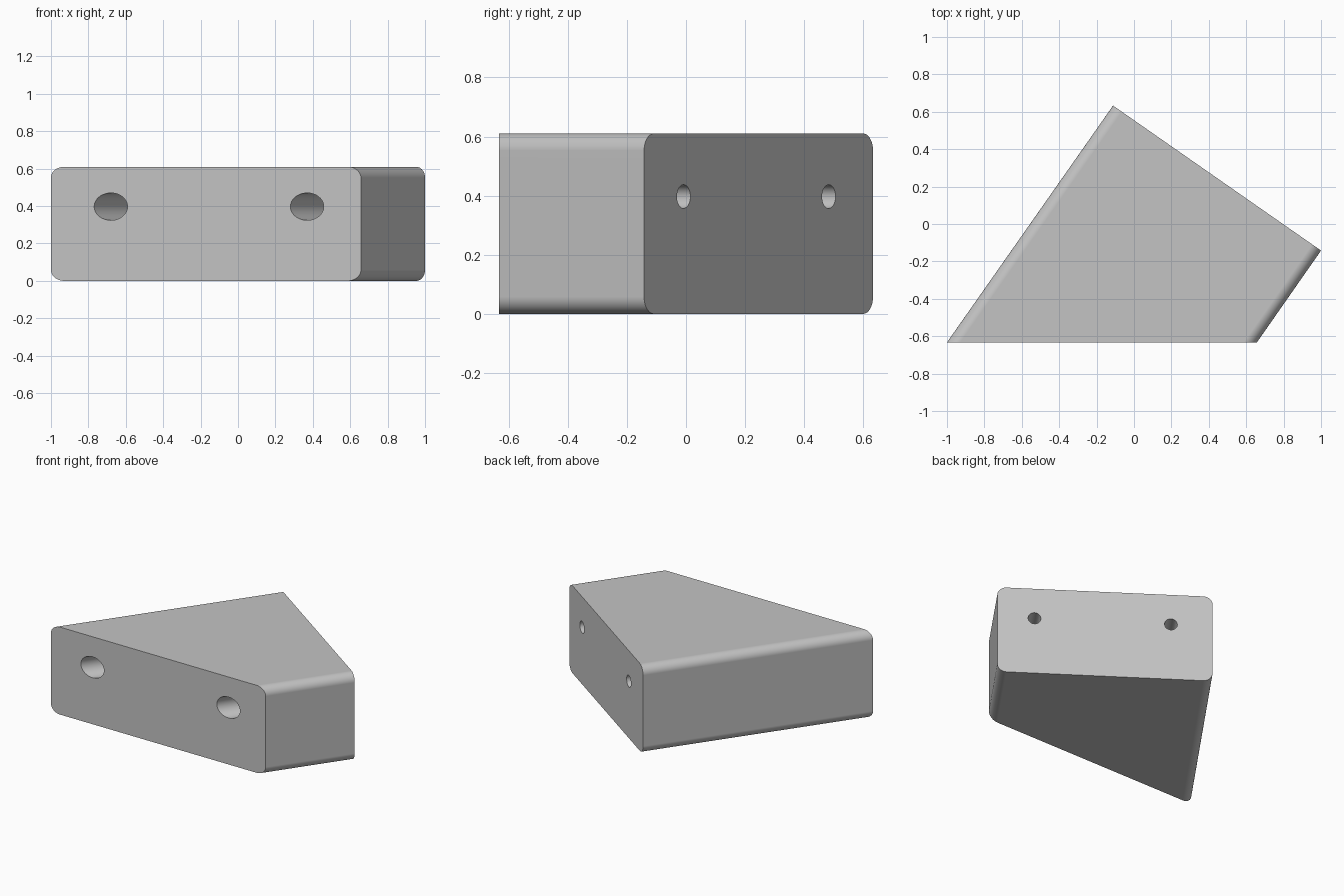
import bpy, bmesh, math
from mathutils import Vector

cube = bpy.data.objects.get("Cube")
if cube:
    bpy.data.objects.remove(cube, do_unlink=True)

# Main dimensions
HEIGHT, RADIUS, STEPS = 0.61, 0.058, 12
FRONT_LEFT, FRONT_RIGHT = Vector((-1, -0.633, 0)), Vector((0.657, -0.633, 0))
BACK_LEFT, BACK_RIGHT = Vector((-0.112, 0.633, 0)), Vector((1, -0.142, 0))
WIDTH = (BACK_RIGHT - BACK_LEFT).length
AXIS = (BACK_LEFT - FRONT_LEFT).normalized()
HOLE_Z = 0.397

grey = bpy.data.materials.new("light_grey")
grey.use_nodes = True
grey.diffuse_color = (0.55, 0.55, 0.55, 1)
grey.node_tree.nodes["Principled BSDF"].inputs["Base Color"].default_value = grey.diffuse_color


def rounded_profile():
    """Rounded rectangle as (fraction across, height) pairs."""
    corners = ((WIDTH - RADIUS, HEIGHT - RADIUS), (RADIUS, HEIGHT - RADIUS),
               (RADIUS, RADIUS), (WIDTH - RADIUS, RADIUS))
    points = []
    for quarter, (u, z) in enumerate(corners):
        for i in range(STEPS + 1):
            a = math.pi / 2 * (quarter + i / STEPS)
            points.append(((u + RADIUS * math.cos(a)) / WIDTH, z + RADIUS * math.sin(a)))
    return points


def cylinder(name, start, end, radius):
    bpy.ops.mesh.primitive_cylinder_add(vertices=48, radius=radius, depth=(end - start).length,
                                        location=(start + end) / 2)
    obj = bpy.context.object
    obj.name = name
    obj.rotation_mode = 'QUATERNION'
    obj.rotation_quaternion = AXIS.to_track_quat('Z', 'Y')
    obj.hide_render = True
    obj.data.materials.append(grey)
    return obj


# Block: rounded bar with a square back end and a slanted front end
bm = bmesh.new()
profile = rounded_profile()
front = [bm.verts.new(FRONT_LEFT.lerp(FRONT_RIGHT, t) + Vector((0, 0, z))) for t, z in profile]
back = [bm.verts.new(BACK_LEFT.lerp(BACK_RIGHT, t) + Vector((0, 0, z))) for t, z in profile]
bm.faces.new(front)
bm.faces.new(back)
for i in range(len(profile)):
    j = (i + 1) % len(profile)
    bm.faces.new((front[i], front[j], back[j], back[i]))
bmesh.ops.recalc_face_normals(bm, faces=bm.faces)
mesh = bpy.data.meshes.new("angled_block")
bm.to_mesh(mesh)
bm.free()
mesh.materials.append(grey)
block = bpy.data.objects.new("angled_block", mesh)
bpy.context.collection.objects.link(block)

# Screw holes: narrow through the back wall, wide counterbore from the front
cutters = []
for offset in (0.262, 1.121):
    exit_point = BACK_LEFT.lerp(BACK_RIGHT, offset / WIDTH) + Vector((0, 0, HOLE_Z))
    shoulder = exit_point - AXIS * 0.25
    cutters.append(cylinder("counterbore_cutter", exit_point - AXIS * 2, shoulder, 0.073))
    cutters.append(cylinder("screw_hole_cutter", shoulder - AXIS * 0.1, exit_point + AXIS * 0.2, 0.04))

bpy.ops.object.select_all(action='DESELECT')
block.select_set(True)
bpy.context.view_layer.objects.active = block
for cutter in cutters:
    cut = block.modifiers.new("hole", 'BOOLEAN')
    cut.operation = 'DIFFERENCE'
    cut.solver = 'EXACT'
    cut.object = cutter
    bpy.ops.object.modifier_apply(modifier=cut.name)
for cutter in cutters:
    bpy.data.objects.remove(cutter, do_unlink=True)

# Smooth rounding with crisp ends and flat sides
bpy.ops.object.shade_smooth_by_angle(angle=math.radians(30))
weighted = block.modifiers.new("flat_sides", 'WEIGHTED_NORMAL')
weighted.keep_sharp = True
